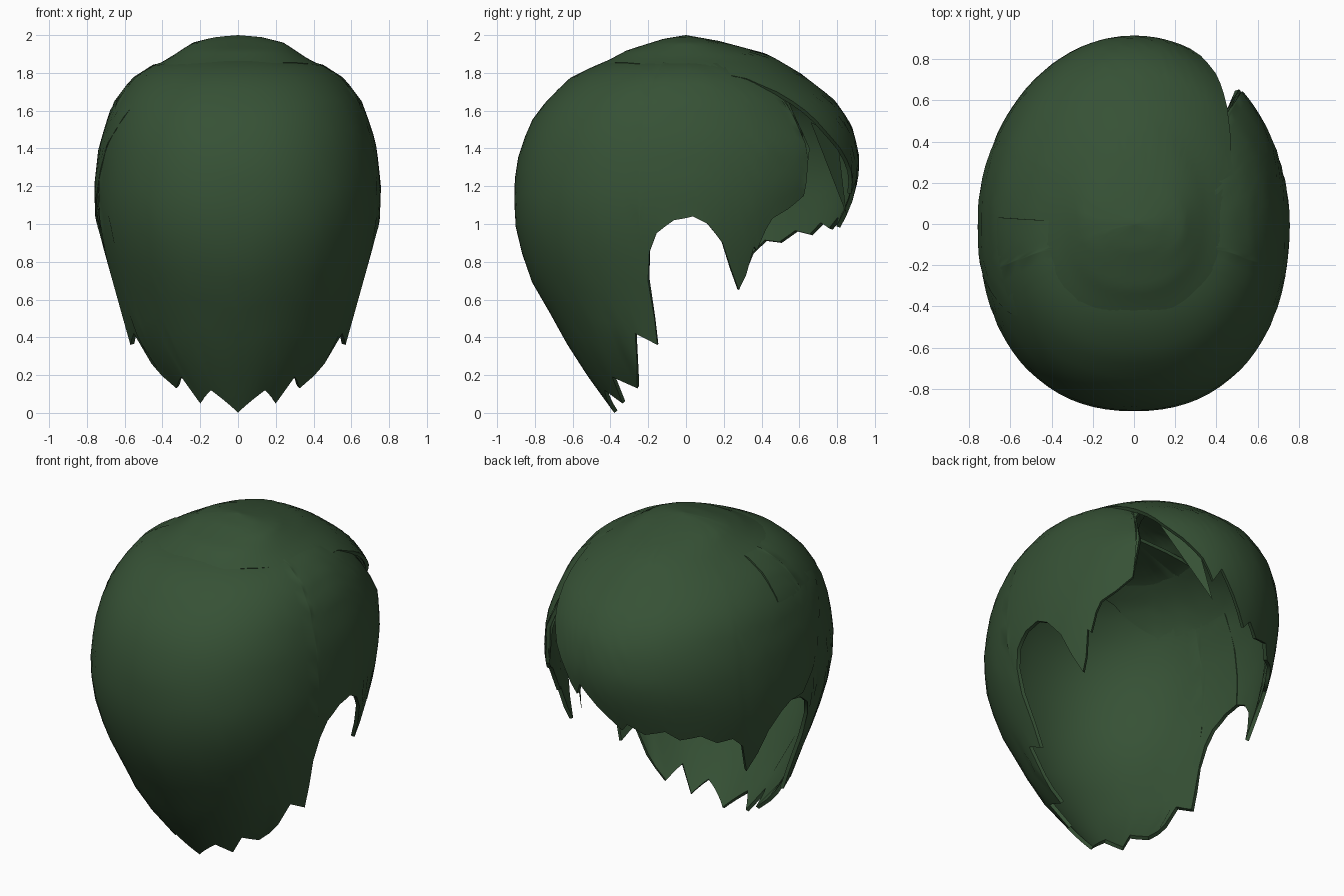
import bpy, bmesh, math

if "Cube" in bpy.data.objects:
    bpy.data.objects.remove(bpy.data.objects["Cube"])

green = bpy.data.materials.new("dark green hair")
green.diffuse_color = (0.037, 0.083, 0.036, 1)
green.use_nodes = True
green.node_tree.nodes["Principled BSDF"].inputs["Base Color"].default_value = green.diffuse_color


def lerp(table, x):
    """Piecewise linear lookup in a list of (key, value), keys ascending."""
    if x <= table[0][0]:
        return table[0][1]
    for (a, u), (b, v) in zip(table, table[1:]):
        if x <= b:
            return u + (v - u) * (x - a) / (b - a)
    return table[-1][1]


def hair_shell(name, top, width, back, front, hem, closed, grow=1.0, rows=18):
    """Shell from a crown point down to a hem. Angle 0 is -y, 90 is +x, 180 is +y."""
    angles = []
    for (a, _), (b, _) in zip(hem, hem[1:]):
        n = max(1, math.ceil((b - a) / 5))
        angles += [a + (b - a) * i / n for i in range(n)]
    if not closed:
        angles.append(hem[-1][0])
    bm = bmesh.new()
    crown = bm.verts.new((0, 0, top))
    cols = []
    for a in angles:
        s, c = math.sin(math.radians(a)), math.cos(math.radians(a))
        low = lerp(hem, a)
        col = []
        for r in range(1, rows + 1):
            z = top - (top - low) * (r / rows) ** 1.8
            depth = lerp(back if c > 0 else front, z)
            # the back is slightly squarer than an ellipse higher up
            p = 1 - 0.1 * min(1, max(0, (z - .5) / .5)) if c > 0 else 1
            sx = math.copysign(abs(s) ** p, s)
            cy = math.copysign(abs(c) ** p, c)
            col.append(bm.verts.new((lerp(width, z) * sx * grow, -depth * cy * grow, z)))
        cols.append(col)
    pairs = list(zip(cols, cols[1:]))
    if closed:
        pairs.append((cols[-1], cols[0]))
    for p, q in pairs:
        bm.faces.new((crown, p[0], q[0]))
        for r in range(rows - 1):
            bm.faces.new((p[r], p[r + 1], q[r + 1], q[r]))
    me = bpy.data.meshes.new(name)
    bm.to_mesh(me)
    bm.free()
    me.materials.append(green)
    ob = bpy.data.objects.new(name, me)
    bpy.context.collection.objects.link(ob)
    m = ob.modifiers.new("thickness", 'SOLIDIFY')
    m.thickness = 0.022
    m.offset = -1
    bpy.ops.object.select_all(action='DESELECT')
    ob.select_set(True)
    bpy.context.view_layer.objects.active = ob
    bpy.ops.object.modifier_apply(modifier=m.name)
    bpy.ops.object.shade_smooth_by_angle(angle=math.radians(45))
    return ob


# Shared lower profiles: (height, half size)
low_width = [(0, .30), (.05, .34), (.14, .395), (.2, .47), (.36, .587), (.6, .655),
             (.8, .71), (1.0, .75), (1.2, .757)]
low_back = [(0, .38), (.1, .45), (.26, .57), (.4, .65), (.6, .76), (.7, .82),
            (.85, .87), (1.0, .905), (1.2, .912), (1.35, .89), (1.53, .83), (1.65, .74)]
low_front = [(.65, .70), (.75, .75), (.9, .80), (1.0, .83), (1.1, .87), (1.25, .91)]

# Jagged hem of the nape, mirrored to both sides
nape = [(22, .12), (36, .05), (41, .19), (57, .13), (63, .26), (66, .42), (76, .36),
        (76.3, .5), (76.6, .7), (78.5, .85), (81.5, .95), (87, 1.02), (92.5, 1.04)]
left_nape = [(-a, z) for a, z in reversed(nape)]
right_side = [(98, 1.0), (104, .9), (108.5, .76), (113.5, .65), (115.5, .73), (117, .88),
              (118.5, .86), (121, .97), (123, 1.03), (129, 1.08), (135, 1.15),
              (136, 1.4), (137, 1.6), (142, 1.7), (150, 1.82)]

# Back of the hair and the right side with its lock
hair_shell("back_and_right_hair", 1.90,
           low_width + [(1.4, .735), (1.5, .71), (1.65, .655), (1.77, .565), (1.85, .44),
                        (1.88, .28), (1.9, 0)],
           low_back + [(1.77, .62), (1.85, .46), (1.885, .36), (1.9, 0)],
           low_front + [(1.4, .91), (1.5, .85), (1.62, .755), (1.74, .62), (1.84, .44),
                        (1.88, .30), (1.9, 0)],
           left_nape + [(0, 0.0)] + nape + right_side, closed=False)

# Raised crown swept to the left, with fringe and left lock
crown_hem = [(0, 1.85), (45, 1.855), (90, 1.835), (120, 1.77), (131, 1.70), (140, 1.60),
             (146, 1.50), (154, 1.40), (163, 1.28), (169, 1.16), (172, 1.24), (180, 1.12),
             (190, .98), (193, 1.03), (200, .97), (209, 1.0), (215, .94), (224, .96),
             (231, .90), (238, .91), (241, .87), (243, .84), (246.5, .65), (251.5, .76),
             (256, .9), (262, 1.0), (267.5, 1.04), (274, 1.04), (280, 1.15), (290, 1.42),
             (305, 1.64), (330, 1.78), (360, 1.85)]
hair_shell("crown_and_fringe", 2.0,
           low_width + [(1.4, .735), (1.6, .675), (1.7, .61), (1.78, .53), (1.84, .435),
                        (1.88, .36), (1.96, .24), (1.99, .12), (2.0, 0)],
           low_back + [(1.77, .60), (1.85, .445), (1.88, .385), (1.92, .31), (1.98, .12),
                       (2.0, 0)],
           low_front + [(1.38, .91), (1.53, .87), (1.66, .78), (1.8, .60), (1.9, .43),
                        (1.97, .17), (2.0, 0)],
           crown_hem, closed=True, grow=1.006)

# Thin loose strand hanging beside the parting
bm = bmesh.new()
tip = bm.verts.new((.13, .85, 1.05))
ring = [bm.verts.new(p) for p in ((.36, .66, 1.54), (.22, .80, 1.47), (.25, .72, 1.46))]
for i in range(3):
    bm.faces.new((ring[i], ring[(i + 1) % 3], tip))
bm.faces.new(ring[::-1])
bmesh.ops.recalc_face_normals(bm, faces=bm.faces)
me = bpy.data.meshes.new("loose_strand")
bm.to_mesh(me)
bm.free()
me.materials.append(green)
bpy.context.collection.objects.link(bpy.data.objects.new("loose_strand", me))
